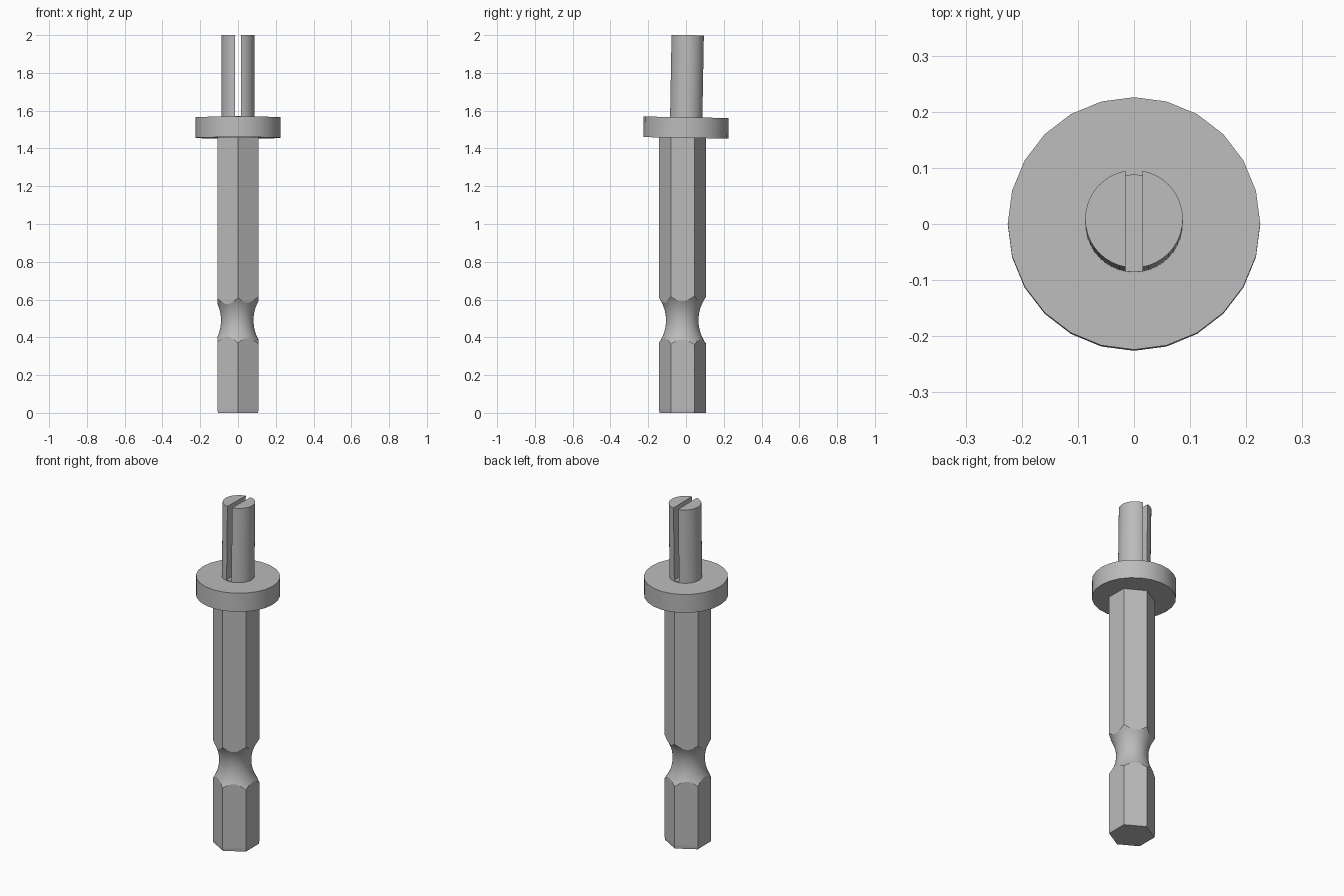
import bpy
from math import radians

old = bpy.data.objects.get("Cube")
if old:
    bpy.data.objects.remove(old, do_unlink=True)

steel = bpy.data.materials.new("grey_steel")
steel.use_nodes = True
GREY = (0.5, 0.5, 0.5, 1)
steel.diffuse_color = GREY
steel.node_tree.nodes["Principled BSDF"].inputs["Base Color"].default_value = GREY

LEAN = -0.018  # the collar and pin lean slightly backwards


def finish(name):
    obj = bpy.context.object
    obj.name = name
    obj.data.materials.append(steel)
    return obj


def prism(name, sides, radius, low, high, y=0, lean=0, turn=0):
    bpy.ops.mesh.primitive_cylinder_add(
        vertices=sides, radius=radius, depth=high - low,
        location=(0, y, (low + high) / 2), rotation=(lean, 0, turn))
    return finish(name)


def cut(obj, cutter):
    mod = obj.modifiers.new("cut", "BOOLEAN")
    mod.operation = "DIFFERENCE"
    mod.solver = "EXACT"
    mod.object = cutter
    bpy.context.view_layer.objects.active = obj
    bpy.ops.object.modifier_apply(modifier=mod.name)
    bpy.data.objects.remove(cutter, do_unlink=True)


def smooth(obj):
    bpy.ops.object.select_all(action="DESELECT")
    obj.select_set(True)
    bpy.context.view_layer.objects.active = obj
    bpy.ops.object.shade_smooth_by_angle(angle=radians(20))


# Hexagonal shank with a corner facing the front
shank = prism("hex_shank", 6, 0.125, 0, 1.47, y=-0.018)

# Rounded retaining groove around the shank
bpy.ops.mesh.primitive_torus_add(
    major_radius=0.297, minor_radius=0.211, major_segments=48,
    minor_segments=64, location=(-0.004, -0.02, 0.49))
groove = finish("groove_cutter")
groove.hide_render = True
cut(shank, groove)

# Slight taper at the bottom end
bpy.ops.mesh.primitive_cylinder_add(vertices=6, radius=0.123, depth=0.02,
                                    location=(0, -0.018, 0.01))
bpy.context.object.name = "end_taper"
taper = bpy.context.object
taper.data.materials.append(steel)
for v in taper.data.vertices:
    if v.co.z > 0:
        v.co.x *= 1.016
        v.co.y *= 1.016
for v in shank.data.vertices:
    if (shank.matrix_world @ v.co).z < 0.01:
        v.co.z += 0.02

# Round collar
collar = prism("collar", 24, 0.225, 1.456, 1.565, lean=LEAN)

# Pin with a slot right through it, front to back
pin = prism("slotted_pin", 40, 0.087, 1.55, 2.0, y=0.005, lean=LEAN)
bpy.ops.mesh.primitive_cube_add(size=1, location=(0, 0.005, 1.82),
                                rotation=(LEAN, 0, 0))
slot = finish("slot_cutter")
slot.scale = (0.031, 0.4, 0.5)
slot.hide_render = True
bpy.context.view_layer.update()
cut(pin, slot)

for part in (shank, collar, pin):
    smooth(part)
